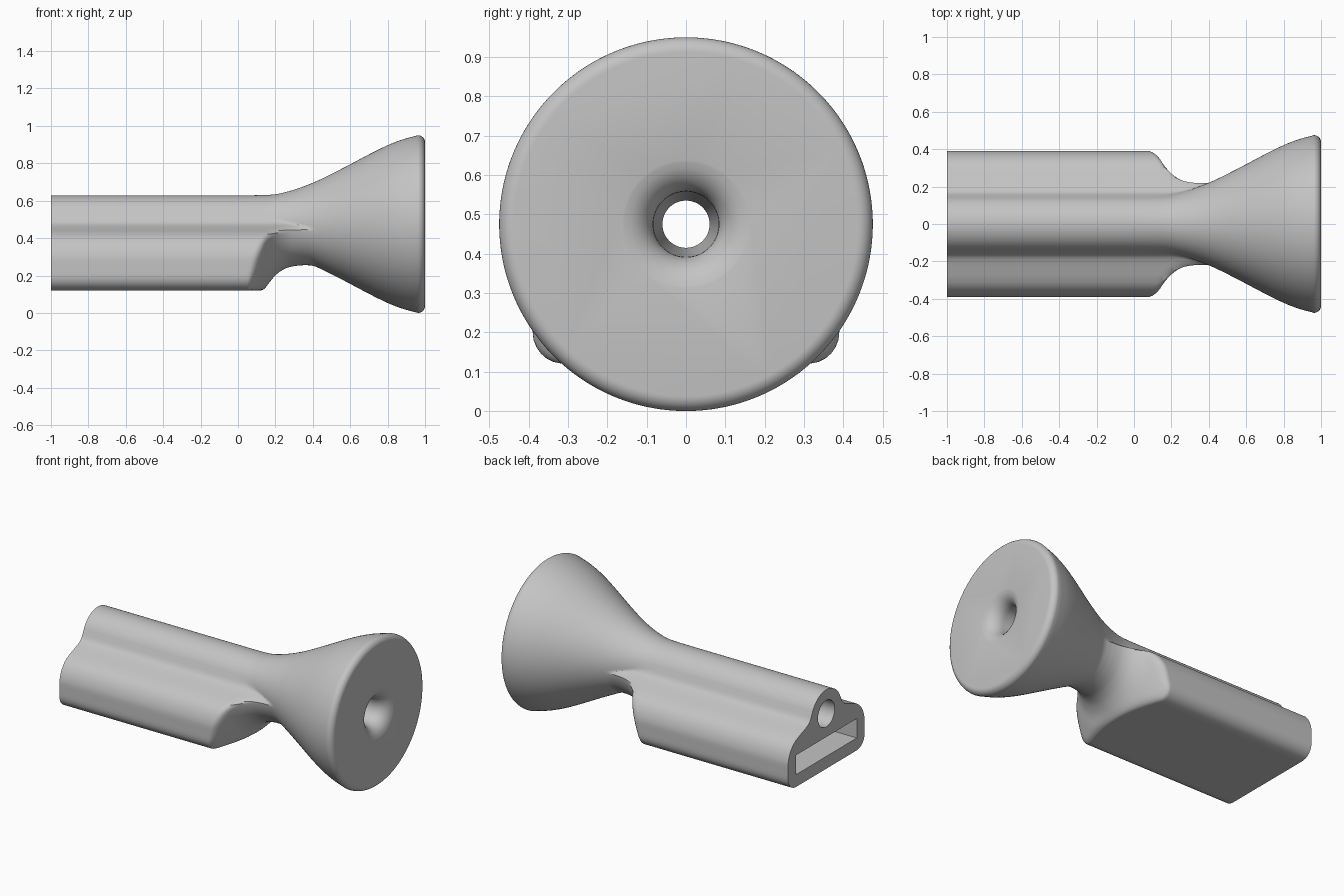
import bpy, bmesh, math
from mathutils import Vector

old = bpy.data.objects.get("Cube")
if old:
    bpy.data.objects.remove(old, do_unlink=True)

AXIS_Z = 0.475
SIDES = 160

grey = bpy.data.materials.new("plain_grey")
grey.use_nodes = True
grey.diffuse_color = (0.55, 0.55, 0.55, 1)
grey.node_tree.nodes["Principled BSDF"].inputs["Base Color"].default_value = (0.55, 0.55, 0.55, 1)


def curve(points, x):
    """Smooth cubic interpolation of a radius along x."""
    if x <= points[0][0]:
        return points[0][1]
    if x >= points[-1][0]:
        return points[-1][1]

    def slope(i):
        a, b = points[max(i - 1, 0)], points[min(i + 1, len(points) - 1)]
        return (b[1] - a[1]) / (b[0] - a[0])

    for i in range(len(points) - 1):
        (x0, r0), (x1, r1) = points[i], points[i + 1]
        if x <= x1:
            h = x1 - x0
            t = (x - x0) / h
            return ((2*t**3 - 3*t*t + 1) * r0 + (t**3 - 2*t*t + t) * h * slope(i)
                    + (3*t*t - 2*t**3) * r1 + (t**3 - t*t) * h * slope(i + 1))


def smooth_min(a, b, k):
    h = max(k - abs(a - b), 0) / k
    return min(a, b) - h * h * k / 4


def smooth_max(a, b, k):
    return -smooth_min(-a, -b, k)


# Half of the handle cross-section, relative to the bore axis
def arc(cy, cz, r, start, end, n):
    angles = [math.radians(start + (end - start) * i / n) for i in range(n + 1)]
    return [Vector((cy + r * math.cos(a), cz + r * math.sin(a))) for a in angles]


hump = arc(0, 0, 0.154, 90, 22, 16)
shoulder_pts = [hump[-4], hump[-1]] + [Vector(p) for p in (
    (0.172, 0.007), (0.227, -0.022), (0.315, -0.057), (0.365, -0.108), (0.39, -0.18), (0.39, -0.26))]
shoulder = []
for i in range(1, len(shoulder_pts) - 2):
    a, b, c, d = shoulder_pts[i - 1:i + 3]
    for s in range(1, 9):
        t = s / 8
        shoulder.append(0.5 * (2*b + (c - a)*t + (2*a - 5*b + 4*c - d)*t*t + (3*b - a - 3*c + d)*t**3))
corner = arc(0.31, -0.275, 0.08, 0, -90, 12)
profile = hump + shoulder + corner + [Vector((0, -0.355))]


def body_radius(angle):
    """Distance from the axis to the handle outline; the sides mirror each other."""
    d = Vector((abs(math.cos(angle)), math.sin(angle)))
    best = 0.154
    for a, b in zip(profile, profile[1:]):
        e = b - a
        den = d.x * e.y - d.y * e.x
        if abs(den) < 1e-9:
            continue
        r = (a.x * e.y - a.y * e.x) / den
        t = (d * r - a).dot(e) / e.length_squared
        if r > 0 and -1e-4 <= t <= 1.0001:
            best = max(best, r)
    return best


# Radius of the flared bell, and of the round hollow that ends the handle
BELL = [(0, 0.14), (0.1, 0.148), (0.17, 0.154), (0.25, 0.17), (0.33, 0.194), (0.43, 0.234),
        (0.545, 0.291), (0.76, 0.403), (0.866, 0.448), (0.962, 0.475)]
HOLLOW = [(0.03, 0.62), (0.065, 0.51), (0.1, 0.44), (0.13, 0.385), (0.16, 0.325),
          (0.19, 0.285), (0.22, 0.257), (0.26, 0.235), (0.3, 0.225), (0.345, 0.22)]


def loft(name, rings, mat):
    """Closed solid from (x, list of radii) rings around the bore axis."""
    bm = bmesh.new()
    loops = []
    for x, radii in rings:
        loop = []
        for i, r in enumerate(radii):
            a = math.tau * (i + 0.5) / len(radii)
            loop.append(bm.verts.new((x, r * math.cos(a), AXIS_Z + r * math.sin(a))))
        loops.append(loop)
    for p, q in zip(loops, loops[1:]):
        for i in range(len(p)):
            j = (i + 1) % len(p)
            bm.faces.new((p[i], p[j], q[j], q[i]))
    bm.faces.new(loops[0])
    bm.faces.new(loops[-1])
    bmesh.ops.recalc_face_normals(bm, faces=bm.faces)
    mesh = bpy.data.meshes.new(name)
    bm.to_mesh(mesh)
    bm.free()
    mesh.materials.append(mat)
    obj = bpy.data.objects.new(name, mesh)
    bpy.context.collection.objects.link(obj)
    return obj


# Handle, neck and bell as one blended skin
outline = [body_radius(math.tau * (i + 0.5) / SIDES) for i in range(SIDES)]
stations = [-1, -0.5, 0] + [0.03 + 0.01 * i for i in range(43)] + [0.47 + 0.0328 * i for i in range(16)]
rings = []
for x in stations:
    bell, hollow = curve(BELL, x), curve(HOLLOW, x)
    rings.append((x, [smooth_max(bell, smooth_min(b, hollow, 0.05), 0.01) for b in outline]))
for p in arc(0.962, 0.437, 0.038, 80, 0, 8):
    rings.append((p.x, [p.y] * SIDES))
horn = loft("flared_handle", rings, grey)

# Bore: rear hole, tapered throat and rounded mouth
bore = [(-1.1, 0.085), (0.1, 0.085), (0.1, 0.06), (0.91, 0.083)]
bore += [(p.x, p.y) for p in arc(0.91, 0.173, 0.09, -80, 0, 8)]
bore[-1] = (1.0005, 0.165)
bore.append((1.05, 0.165))
bore_cutter = loft("bore_cutter", [(x, [r] * 64) for x, r in bore], grey)

# Flat slot in the rear end of the handle
bpy.ops.mesh.primitive_cube_add(size=1, location=(-0.55, 0, 0.262))
slot_cutter = bpy.context.object
slot_cutter.name = "slot_cutter"
slot_cutter.scale = (1.1, 0.62, 0.125)
slot_cutter.data.materials.append(grey)

bpy.ops.object.select_all(action='DESELECT')
bpy.context.view_layer.objects.active = horn
horn.select_set(True)
for cutter in (bore_cutter, slot_cutter):
    cutter.hide_render = True
    mod = horn.modifiers.new(cutter.name, 'BOOLEAN')
    mod.operation = 'DIFFERENCE'
    mod.solver = 'EXACT'
    mod.object = cutter
    bpy.ops.object.modifier_apply(modifier=mod.name)
    bpy.data.objects.remove(cutter, do_unlink=True)

bpy.ops.object.shade_smooth_by_angle(angle=math.radians(35))
